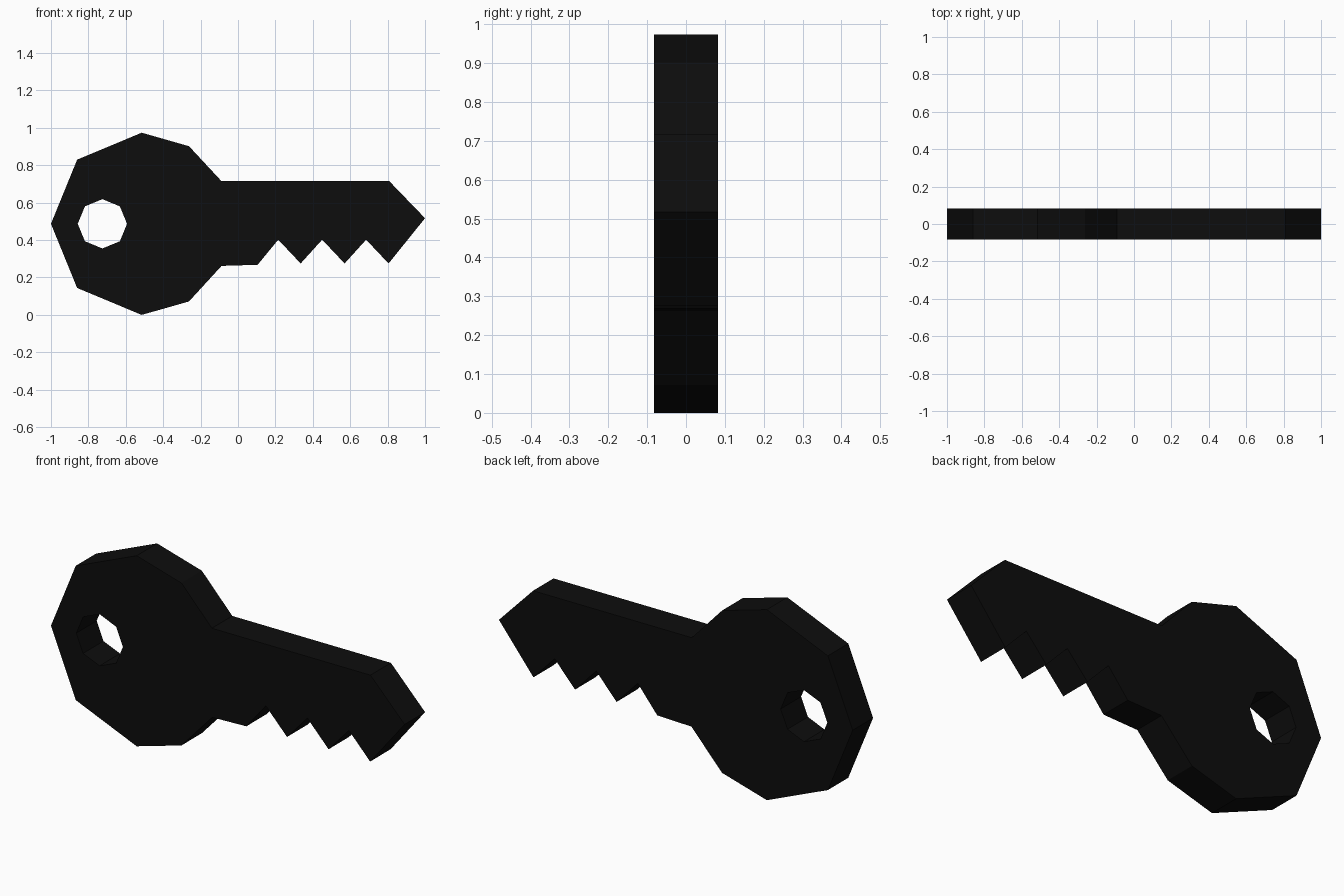
import bpy
import bmesh
from math import cos, sin, pi
from mathutils import Vector

if "Cube" in bpy.data.objects:
    bpy.data.objects.remove(bpy.data.objects["Cube"], do_unlink=True)

HALF = 0.0825   # half thickness
MID = 0.487     # height of the bow's centre line

black = bpy.data.materials.new("black")
black.use_nodes = True
black.diffuse_color = (0.004, 0.004, 0.004, 1)
black.node_tree.nodes["Principled BSDF"].inputs["Base Color"].default_value = black.diffuse_color

# Bow: upper half mirrored below the centre line
bow_top = [(-0.86, 0.83), (-0.515, 0.974), (-0.262, 0.902)]
bow_bottom = [(x, 2 * MID - z) for x, z in reversed(bow_top)]

# Blade with its pointed tip, then the row of teeth
blade = [(-0.09, 0.717), (0.807, 0.717), (1, 0.517)]
teeth = []
for i in range(3):
    tip = 0.805 - i * 0.235
    teeth += [(tip, 0.275), (tip - 0.12, 0.402)]
heel = [(0.105, 0.268), (-0.088, 0.262)]
outline = [(-1, MID)] + bow_top + blade + teeth + heel + bow_bottom

# Octagonal key-ring hole
hole = [(-0.725 + 0.132 * cos(i * pi / 4), MID + 0.132 * sin(i * pi / 4))
        for i in range(8)]

# Fill the profile around the hole and extrude it to the full thickness
bm = bmesh.new()
for loop in (outline, hole):
    verts = [bm.verts.new((x, -HALF, z)) for x, z in loop]
    for a, b in zip(verts, verts[1:] + verts[:1]):
        bm.edges.new((a, b))
bmesh.ops.triangle_fill(bm, edges=bm.edges[:], use_beauty=True, normal=Vector((0, -1, 0)))
back = bmesh.ops.extrude_face_region(bm, geom=bm.faces[:], use_keep_orig=True)
bmesh.ops.translate(bm, vec=(0, 2 * HALF, 0),
                    verts=[g for g in back["geom"] if isinstance(g, bmesh.types.BMVert)])
bmesh.ops.recalc_face_normals(bm, faces=bm.faces[:])

mesh = bpy.data.meshes.new("key")
bm.to_mesh(mesh)
bm.free()
mesh.materials.append(black)
key = bpy.data.objects.new("key", mesh)
bpy.context.collection.objects.link(key)
